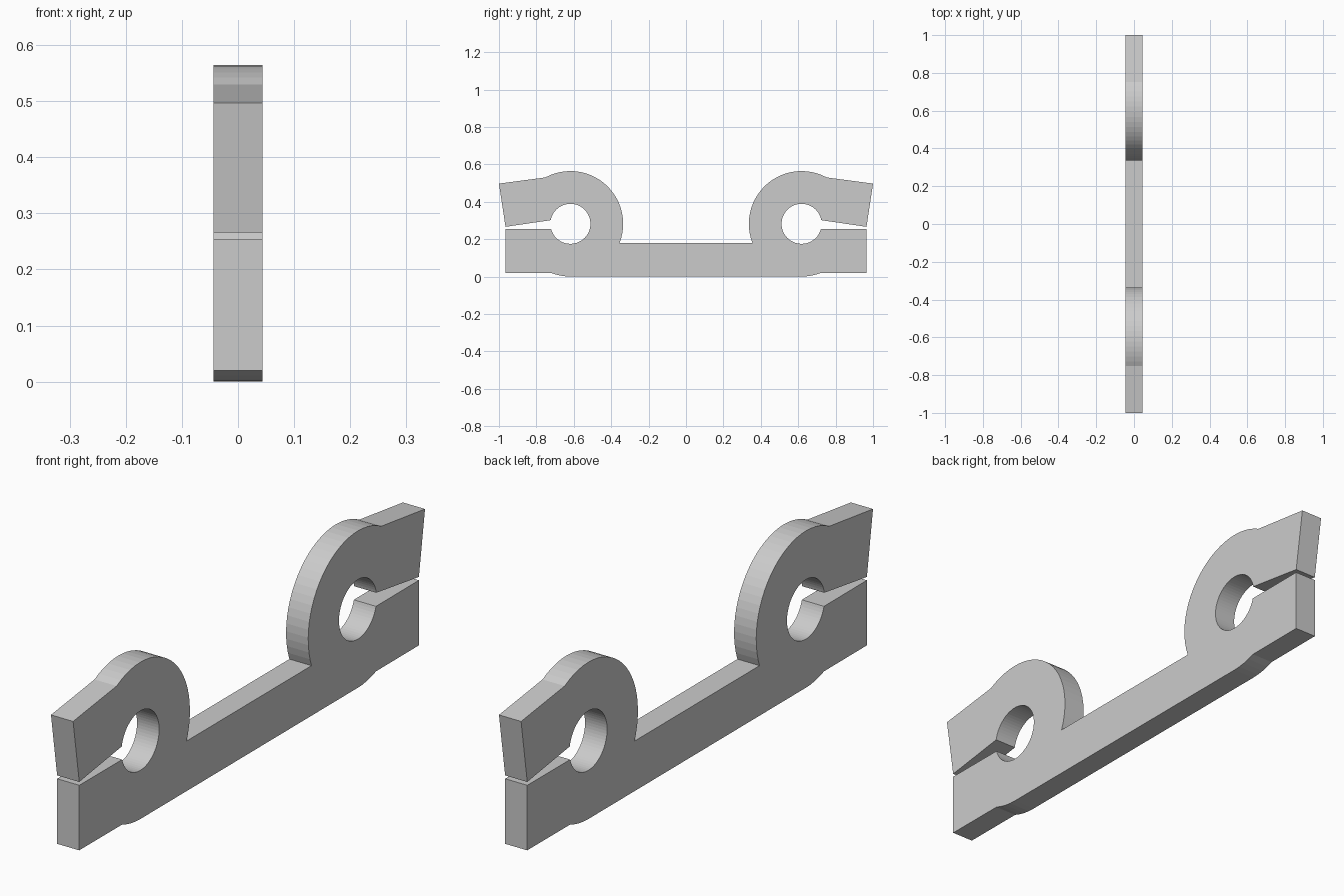
import bpy
import bmesh
from math import cos, sin, radians

cube = bpy.data.objects.get("Cube")
if cube:
    bpy.data.objects.remove(cube)

HALF_WIDTH = 0.044
CY, CZ = 0.618, 0.282      # clamp ring centre
OUTER, HOLE = 0.282, 0.107

grey = bpy.data.materials.new("light_grey")
grey.use_nodes = True
colour = (0.6, 0.6, 0.6, 1)
grey.diffuse_color = colour
grey.node_tree.nodes["Principled BSDF"].inputs["Base Color"].default_value = colour


def arc(radius, start, end, steps):
    """Points on a circle about the clamp centre, angles in degrees."""
    angles = [radians(start + (end - start) * i / steps) for i in range(steps + 1)]
    return [(CY + radius * cos(a), CZ + radius * sin(a)) for a in angles]


# Half outline: underside, lower jaw, split hole, upper jaw, ring, bar top
half = arc(OUTER, -90, -68.5, 4)
half += [(0.965, 0.02), (0.965, 0.254)]
half += arc(HOLE, -15.5, -349.5, 58)
half += [(0.965, 0.266), (1.0, 0.497)]
half += arc(OUTER, 61.5, 201.2, 25)
outline = half + [(-y, z) for y, z in reversed(half)]

# Extrude the full outline across the width
bm = bmesh.new()
face = bm.faces.new([bm.verts.new((-HALF_WIDTH, y, z)) for y, z in outline])
result = bmesh.ops.extrude_face_region(bm, geom=[face], use_keep_orig=True)
moved = [v for v in result["geom"] if isinstance(v, bmesh.types.BMVert)]
bmesh.ops.translate(bm, verts=moved, vec=(2 * HALF_WIDTH, 0, 0))
bmesh.ops.recalc_face_normals(bm, faces=bm.faces)

mesh = bpy.data.meshes.new("double_clamp_bracket")
bm.to_mesh(mesh)
bm.free()
mesh.materials.append(grey)
bracket = bpy.data.objects.new("double_clamp_bracket", mesh)
bpy.context.collection.objects.link(bracket)
